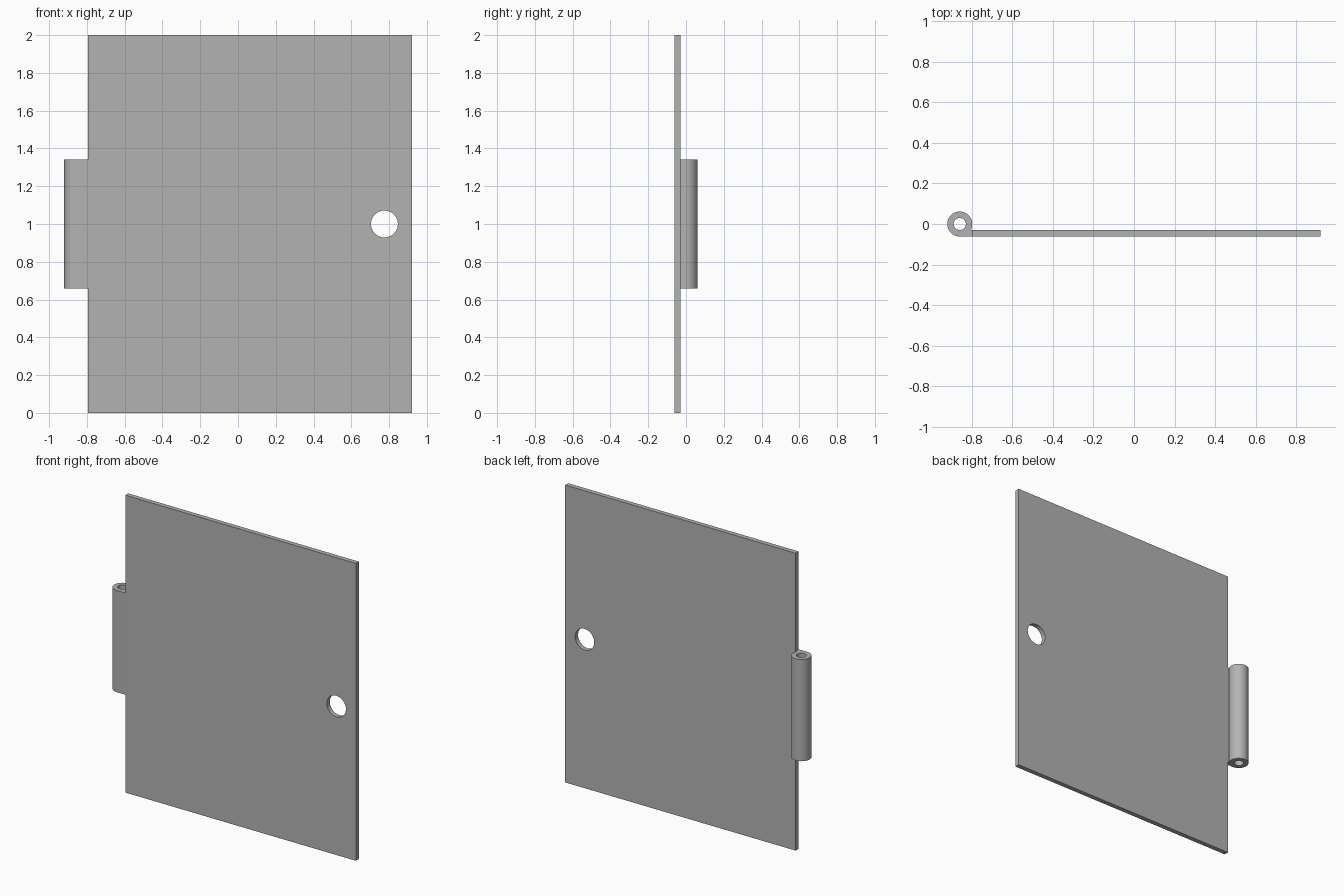
import bpy
from math import cos, sin, pi, radians

cube = bpy.data.objects.get("Cube")
if cube:
    bpy.data.objects.remove(cube, do_unlink=True)

GREY = (0.45, 0.45, 0.45, 1)
steel = bpy.data.materials.new("grey_steel")
steel.use_nodes = True
steel.diffuse_color = GREY
steel.node_tree.nodes["Principled BSDF"].inputs["Base Color"].default_value = GREY

LEFT, RIGHT = -0.795, 0.92         # plate edges
FRONT, BACK = -0.0615, -0.03       # plate faces
PIN_X, OUTER, INNER = -0.8585, 0.0615, 0.03


def arc(cx, cy, r, start=0.0, end=2 * pi, steps=64):
    """Points along an arc; a full turn leaves out the repeated end point."""
    full = abs(end - start) >= 2 * pi
    count = steps if full else steps + 1
    return [(cx + r * cos(start + (end - start) * i / steps),
             cy + r * sin(start + (end - start) * i / steps)) for i in range(count)]


def extrude_profile(name, loops, thickness, location, tilt=0.0):
    """Solid from a flat outline, with any inner loops cut through it."""
    curve = bpy.data.curves.new(name, "CURVE")
    curve.dimensions = "2D"
    curve.fill_mode = "BOTH"
    curve.extrude = thickness / 2
    for loop in loops:
        spline = curve.splines.new("POLY")
        spline.points.add(len(loop) - 1)
        for point, (x, y) in zip(spline.points, loop):
            point.co = (x, y, 0, 1)
        spline.use_cyclic_u = True
    curve.materials.append(steel)
    obj = bpy.data.objects.new(name, curve)
    bpy.context.collection.objects.link(obj)
    obj.location = location
    obj.rotation_euler.x = tilt
    bpy.ops.object.select_all(action="DESELECT")
    obj.select_set(True)
    bpy.context.view_layer.objects.active = obj
    bpy.ops.object.convert(target="MESH")
    bpy.ops.object.shade_smooth_by_angle(angle=radians(30))
    return obj


# Flat door plate with a round through hole
outline = [(LEFT, 0), (RIGHT, 0), (RIGHT, 2), (LEFT, 2)]
extrude_profile("door_plate", [outline, arc(0.775, 1.0, 0.071)], BACK - FRONT,
                (0, (FRONT + BACK) / 2, 0), pi / 2)

# Hinge knuckle curling back from a short tab on the plate edge
meet = math_angle = -pi / 6
knuckle = arc(PIN_X, 0, OUTER, meet, 1.5 * pi) + [(LEFT, FRONT), (LEFT, BACK)]
extrude_profile("hinge_knuckle", [knuckle, arc(PIN_X, 0, INNER, steps=48)], 0.684,
                (0, 0, 1.0))
